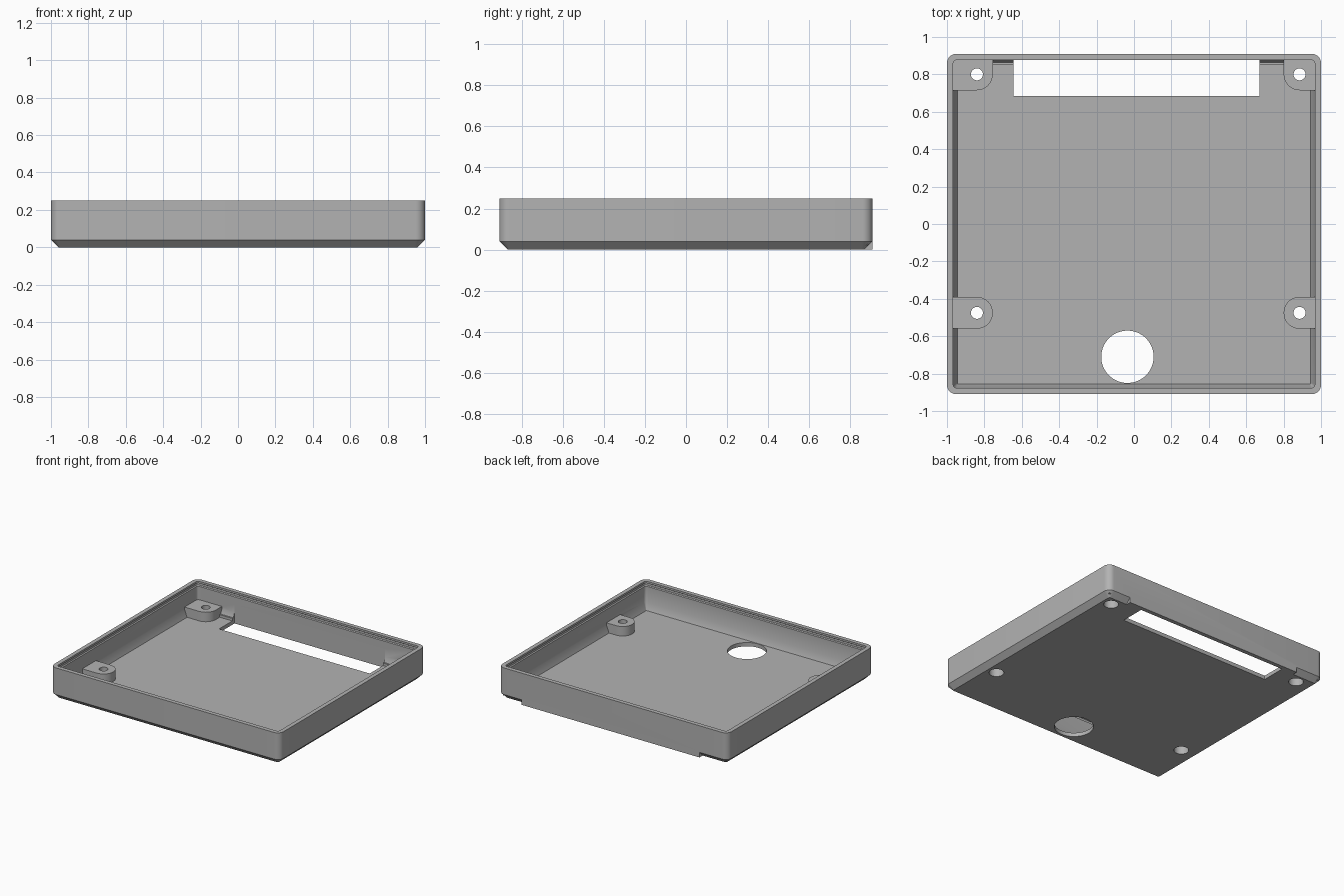
import bpy, bmesh, math

cube = bpy.data.objects.get("Cube")
if cube:
    bpy.data.objects.remove(cube, do_unlink=True)

grey = bpy.data.materials.new("plain_grey")
grey.use_nodes = True
GREY = (0.45, 0.45, 0.45, 1)
grey.diffuse_color = GREY
grey.node_tree.nodes["Principled BSDF"].inputs["Base Color"].default_value = GREY


def rounded_rect(x0, x1, y0, y1, radii, segs=8):
    """Counter-clockwise outline; radii run from the (x1, y1) corner."""
    corners = [(x1, y1, -1, -1), (x0, y1, 1, -1), (x0, y0, 1, 1), (x1, y0, -1, 1)]
    pts = []
    for k, ((cx, cy, sx, sy), r) in enumerate(zip(corners, radii)):
        for i in range(segs + 1 if r else 1):
            a = math.pi / 2 * (k + i / segs)
            pts.append((cx + sx * r + r * math.cos(a), cy + sy * r + r * math.sin(a)))
    return pts


def circle(cx, cy, r, n=48):
    return [(cx + r * math.cos(math.tau * i / n), cy + r * math.sin(math.tau * i / n))
            for i in range(n)]


def loft(name, rings):
    """Skin a stack of (outline, z) rings and cap both ends."""
    bm = bmesh.new()
    loops = [[bm.verts.new((x, y, z)) for x, y in pts] for pts, z in rings]
    n = len(loops[0])
    for a, b in zip(loops, loops[1:]):
        for i in range(n):
            j = (i + 1) % n
            bm.faces.new((a[i], a[j], b[j], b[i]))
    bm.faces.new(loops[0][::-1])
    bm.faces.new(loops[-1])
    bmesh.ops.recalc_face_normals(bm, faces=bm.faces)
    mesh = bpy.data.meshes.new(name)
    bm.to_mesh(mesh)
    bm.free()
    mesh.materials.append(grey)
    obj = bpy.data.objects.new(name, mesh)
    bpy.context.collection.objects.link(obj)
    return obj


def prism(name, pts, z0, z1):
    return loft(name, [(pts, z0), (pts, z1)])


def combine(target, tool, operation):
    bpy.context.view_layer.objects.active = target
    mod = target.modifiers.new(operation.lower(), "BOOLEAN")
    mod.operation, mod.solver, mod.object = operation, "EXACT", tool
    bpy.ops.object.modifier_apply(modifier=mod.name)
    bpy.data.objects.remove(tool, do_unlink=True)


def ring(inset, z, r):
    return rounded_rect(-1 + inset, 1 - inset, -0.91 + inset, 0.91 - inset, [r] * 4), z


# Tray: chamfered outside, rim with a shallow snap groove, sloped foot inside
FLOOR = 0.03
tray = loft("tray", [
    ring(0.04, 0, 0.012), ring(0, 0.04, 0.05), ring(0, 0.25, 0.05),
    ring(0.033, 0.25, 0.02), ring(0.033, 0.235, 0.02), ring(0.025, 0.23, 0.02),
    ring(0.025, 0.215, 0.02), ring(0.033, 0.21, 0.02),
    ring(0.033, 0.085, 0.02), ring(0.055, FLOOR, 0.005)])

# Square bottom edge along the middle of the back
combine(tray, prism("back_edge", rounded_rect(-0.755, 0.8, 0.85, 0.91, [0] * 4), 0, 0.05), "UNION")

# Screw bosses: front pair has a round nose, back pair fills the corners
R = 0.085
HOLES_X, HOLES_Y = (-0.84, 0.885), (-0.475, 0.80)
for hx in HOLES_X:
    for hy in HOLES_Y:
        back = hy > 0
        x0, x1 = (-0.975, hx + R) if hx < 0 else (hx - R, 0.975)
        y1 = 0.888 if back else hy + R
        top = 0 if back else R
        radii = [top, 0, 0, R] if hx < 0 else [0, top, R, 0]
        if not back:
            radii = [r * 0.99 for r in radii]
        boss = prism("boss", rounded_rect(x0, x1, hy - R, y1, radii), 0.02, 0.105)
        combine(tray, boss, "UNION")

# Screw holes with counterbores from below
for hx in HOLES_X:
    for hy in HOLES_Y:
        combine(tray, prism("screw_hole", circle(hx, hy, 0.032), -0.1, 0.2), "DIFFERENCE")
        combine(tray, prism("counterbore", circle(hx, hy, 0.053), -0.1, 0.065), "DIFFERENCE")

# Cable hole and connector slot through the floor
combine(tray, prism("cable_hole", circle(-0.035, -0.71, 0.14, 64), -0.1, 0.2), "DIFFERENCE")
combine(tray, prism("connector_slot", rounded_rect(-0.645, 0.67, 0.685, 0.878, [0] * 4), -0.1, 0.15),
        "DIFFERENCE")

bpy.ops.object.select_all(action="DESELECT")
tray.select_set(True)
bpy.context.view_layer.objects.active = tray
bpy.ops.object.shade_smooth_by_angle(angle=math.radians(30))
